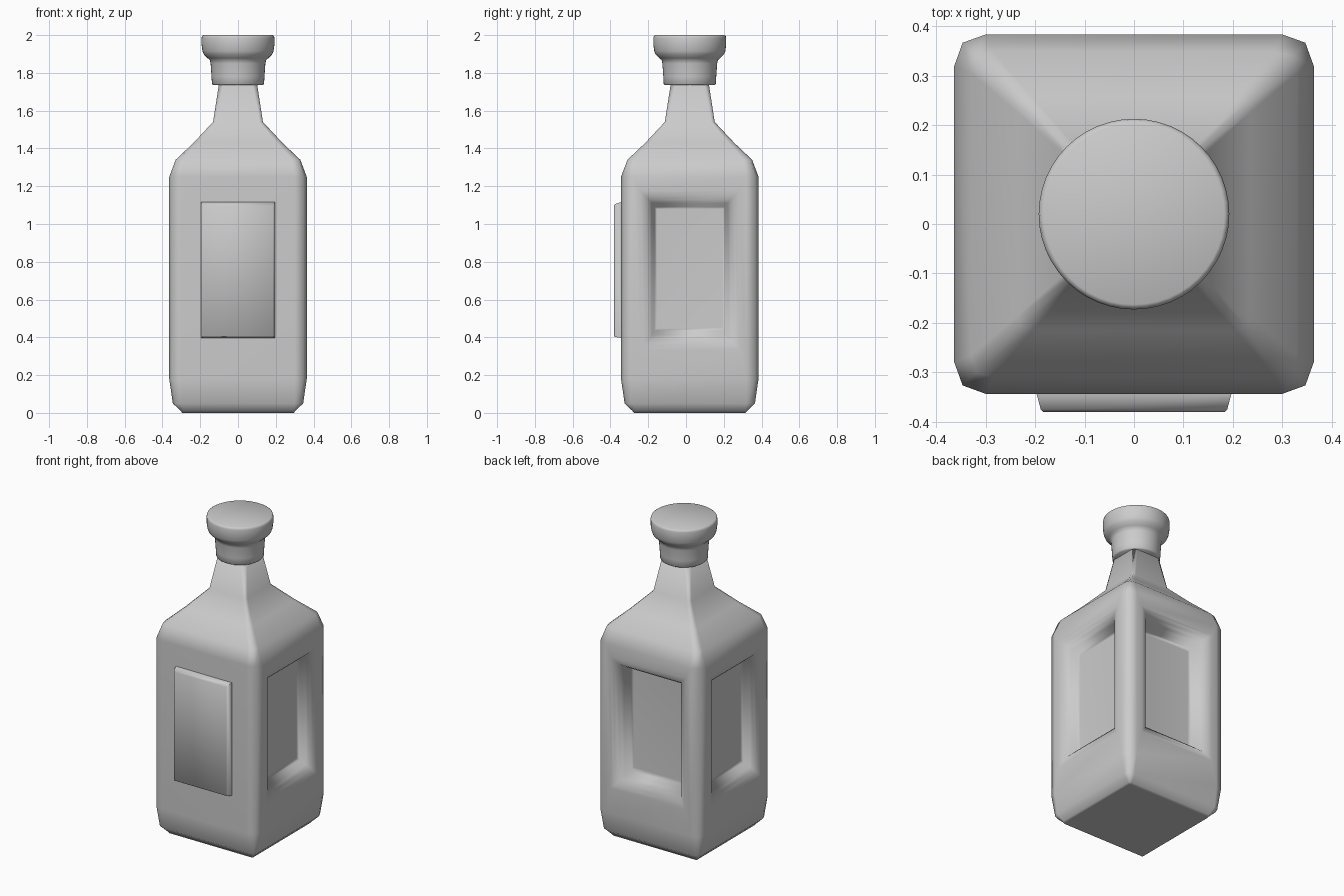
import bpy, bmesh, math
from mathutils import Matrix

if "Cube" in bpy.data.objects:
    bpy.data.objects.remove(bpy.data.objects["Cube"])

CY = 0.02  # bottle axis sits slightly behind the origin


def finish(name, bm, angle=50):
    bmesh.ops.recalc_face_normals(bm, faces=bm.faces)
    me = bpy.data.meshes.new(name)
    bm.to_mesh(me)
    bm.free()
    ob = bpy.data.objects.new(name, me)
    bpy.context.collection.objects.link(ob)
    ob.location.y = CY
    bpy.ops.object.select_all(action='DESELECT')
    ob.select_set(True)
    bpy.context.view_layer.objects.active = ob
    bpy.ops.object.shade_smooth_by_angle(angle=math.radians(angle))
    return ob


def bridge(bm, a, b):
    n = len(a)
    return [bm.faces.new((a[i], a[(i + 1) % n], b[(i + 1) % n], b[i])) for i in range(n)]


# Bottle body: rounded-square rings (z, half width, straight half length, corner)
bm = bmesh.new()
RINGS = [(0.00, 0.295, 0.289, 0.294), (0.012, 0.305, 0.29, 0.301),
         (0.05, 0.345, 0.30, 0.332), (0.18, 0.364, 0.30, 0.347),
         (1.25, 0.364, 0.30, 0.347), (1.34, 0.33, 0.285, 0.32),
         (1.43, 0.235, 0.205, 0.228), (1.54, 0.132, 0.113, 0.127),
         (1.76, 0.098, 0.072, 0.089)]
loops = []
for z, h, c, m in RINGS:
    ring = []
    for k in range(4):
        rot = Matrix.Rotation(k * math.pi / 2, 3, 'Z')
        for p in ((h, -c, z), (h, c, z), (m, m, z)):
            v = bm.verts.new(p)
            v.co = rot @ v.co
            ring.append(v)
    loops.append(ring)
panels = []
for i in range(len(loops) - 1):
    faces = bridge(bm, loops[i], loops[i + 1])
    if i == 3:
        panels = [faces[0], faces[3], faces[6]]  # right, back, left
bm.faces.new(loops[0])
bm.faces.new(loops[-1])

# Recessed windows: (depth fraction, half width, bottom, top)
STEPS = [(0.0, 0.262, 0.335, 1.175), (0.05, 0.24, 0.36, 1.155),
         (0.2, 0.217, 0.39, 1.13), (0.45, 0.201, 0.413, 1.11),
         (0.85, 0.186, 0.437, 1.09), (1.0, 0.174, 0.452, 1.078)]
for k, f in enumerate(panels):
    depth = 0.108 if k == 1 else 0.09
    loop = list(f.verts)
    bm.faces.remove(f)
    rot = Matrix.Rotation(k * math.pi / 2, 3, 'Z')
    for d, w, lo, hi in STEPS:
        new = []
        for p in ((-w, lo), (w, lo), (w, hi), (-w, hi)):
            v = bm.verts.new((0.364 - d * depth, p[0], p[1]))
            v.co = rot @ v.co
            new.append(v)
        bridge(bm, loop, new)
        loop = new
    bm.faces.new(loop)
body = finish("bottle_body", bm, 80)
wn = body.modifiers.new("even_shading", 'WEIGHTED_NORMAL')
wn.keep_sharp = True

# Raised front label plate with a tapered, softened edge
bm = bmesh.new()
prev = None
for y, w, lo, hi in ((-0.34, 0.2, 0.395, 1.118), (-0.365, 0.197, 0.397, 1.116),
                     (-0.395, 0.189, 0.402, 1.106), (-0.401, 0.184, 0.406, 1.098)):
    ring = [bm.verts.new((x, y, z)) for x, z in ((-w, lo), (w, lo), (w, hi), (-w, hi))]
    if prev:
        bridge(bm, prev, ring)
    else:
        bm.faces.new(ring)
    prev = ring
bm.faces.new(prev)
finish("label_plate", bm, 60)

# Stopper: lathed profile (radius, z)
bm = bmesh.new()
N = 48
prev = None
for r, z in ((0.132, 1.735), (0.138, 1.742), (0.14, 1.78), (0.145, 1.85), (0.149, 1.868),
             (0.161, 1.878), (0.181, 1.898), (0.188, 1.915), (0.193, 1.95),
             (0.193, 1.985), (0.19, 1.996), (0.183, 2.0)):
    ring = [bm.verts.new((r * math.cos(t * math.tau / N), r * math.sin(t * math.tau / N), z))
            for t in range(N)]
    if prev:
        bridge(bm, prev, ring)
    else:
        bm.faces.new(ring)
    prev = ring
bm.faces.new(prev)
finish("stopper", bm, 50)
